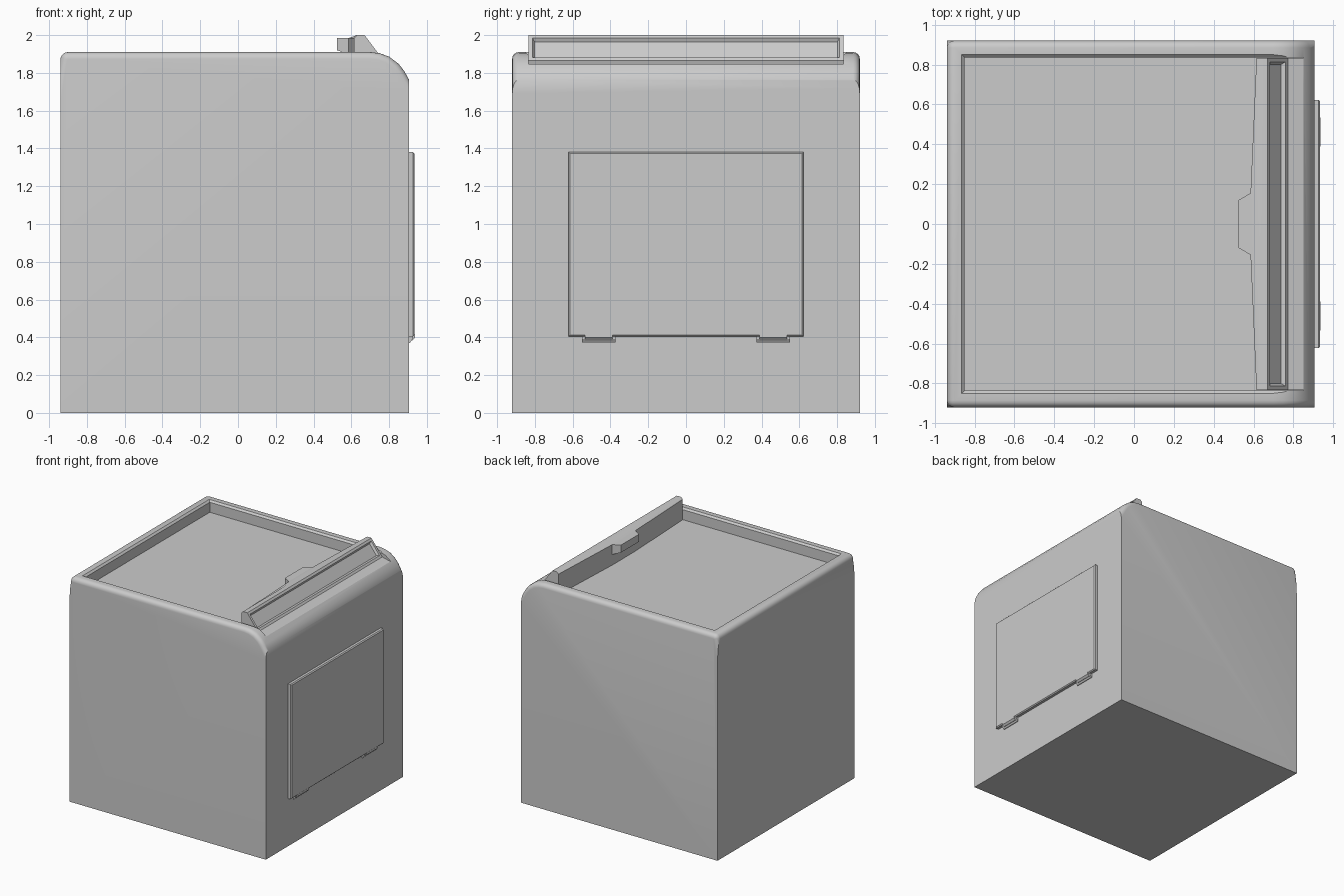
import bpy, bmesh, math

if "Cube" in bpy.data.objects:
    bpy.data.objects.remove(bpy.data.objects["Cube"])


def finish(bm, name, smooth=True):
    bmesh.ops.recalc_face_normals(bm, faces=bm.faces)
    me = bpy.data.meshes.new(name)
    bm.to_mesh(me)
    bm.free()
    ob = bpy.data.objects.new(name, me)
    bpy.context.collection.objects.link(ob)
    if smooth:
        smooth_by_angle(ob)
    return ob


def activate(ob):
    bpy.ops.object.select_all(action='DESELECT')
    ob.select_set(True)
    bpy.context.view_layer.objects.active = ob


def smooth_by_angle(ob):
    activate(ob)
    bpy.ops.object.shade_smooth_by_angle(angle=math.radians(30))


def loft(rings):
    """Closed solid through a list of equal-length rings of points."""
    bm = bmesh.new()
    vs = [[bm.verts.new(p) for p in r] for r in rings]
    n = len(vs[0])
    for a, b in zip(vs, vs[1:]):
        for i in range(n):
            bm.faces.new((a[i], a[(i + 1) % n], b[(i + 1) % n], b[i]))
    bm.faces.new(vs[0])
    bm.faces.new(vs[-1])
    bmesh.ops.recalc_face_normals(bm, faces=bm.faces)
    return bm


def extrude_y(profile, ys):
    return loft([[(x, y, z) for x, z in profile] for y in ys])


# Body: side profile with a curved front shoulder, rounded top edges
shoulder = [(0.70, 1.91), (0.75, 1.904), (0.80, 1.886), (0.85, 1.848), (0.88, 1.81), (0.905, 1.765)]
back = [(-0.94 + 0.04 * (1 - math.cos(a)), 1.87 + 0.04 * math.sin(a))
        for a in [math.pi / 2 * i / 5 for i in range(6)]]
bm = extrude_y([(-0.94, 0)] + back + shoulder + [(0.905, 0)], [-0.92, 0.92])
edges = [e for e in bm.edges
         if abs(e.verts[0].co.y - e.verts[1].co.y) < 0.01 and min(v.co.z for v in e.verts) > 1.76]
bmesh.ops.bevel(bm, geom=edges, offset=0.035, segments=4, profile=0.5, affect='EDGES', clamp_overlap=True)
body = finish(bm, "body", False)

# Sunken top with a small chamfer round the rim
rings = []
for z, o in [(1.81, 0), (1.895, 0), (1.94, 0.045)]:
    x0, x1, y = -0.85 - o, 0.85 + o, 0.835 + o
    rings.append([(x0, -y, z), (x1, -y, z), (x1, y, z), (x0, y, z)])
cutter = finish(loft(rings), "top_recess_cutter", False)
cutter.hide_render = True
mod = body.modifiers.new("recess", 'BOOLEAN')
mod.operation, mod.solver, mod.object = 'DIFFERENCE', 'EXACT', cutter
activate(body)
bpy.ops.object.modifier_apply(modifier="recess")
bpy.data.objects.remove(cutter)
smooth_by_angle(body)

# Control panel: sloped front with a framed sunken strip, rear bowed to the middle
rings = []
for y, xr in [(-0.833, 0.615), (-0.155, 0.585), (0.155, 0.585), (0.833, 0.615)]:
    rings.append([(x, y, z) for x, z in [
        (xr, 1.81), (xr, 1.984), (0.63, 2.0), (0.67, 2.0),
        (0.772, 1.865), (0.85, 1.846), (0.85, 1.81)]])
bm = loft(rings)
bm.normal_update()
slope = [f for f in bm.faces if f.normal.x > 0.6 and f.normal.z > 0.4]
bmesh.ops.inset_region(bm, faces=slope, thickness=0.02, use_even_offset=True)
bmesh.ops.inset_region(bm, faces=slope, thickness=0.012, depth=-0.018, use_even_offset=True)
finish(bm, "control_panel")

# Bump at the middle of the panel's rear
outline = [(0.60, -0.155), (0.585, -0.155), (0.525, -0.12), (0.525, 0.12), (0.585, 0.155), (0.60, 0.155)]
bottom = [(x, y, 1.92 if x < 0.55 else 1.90) for x, y in outline]
finish(loft([bottom, [(x, y, 1.984) for x, y in outline]]), "panel_rear_bump")

# Door with a softened outer edge
rings = []
for x, o in [(0.895, 0), (0.927, 0), (0.935, 0.008)]:
    y, z0, z1 = 0.622 - o, 0.405 + o, 1.38 - o
    rings.append([(x, -y, z0), (x, y, z0), (x, y, z1), (x, -y, z1)])
finish(loft(rings), "door", False)

# Hinges under the door: chamfered bracket and raised barrel
for s, side in [(-1, "left"), (1, "right")]:
    finish(extrude_y([(0.895, 0.415), (0.925, 0.415), (0.925, 0.392), (0.91, 0.37), (0.895, 0.37)],
                     [s * 0.373, s * 0.55]), side + "_hinge_bracket", False)
    finish(extrude_y([(0.90, 0.415), (0.936, 0.415), (0.936, 0.398), (0.922, 0.383), (0.90, 0.383)],
                     [s * 0.388, s * 0.535]), side + "_hinge_barrel", False)
